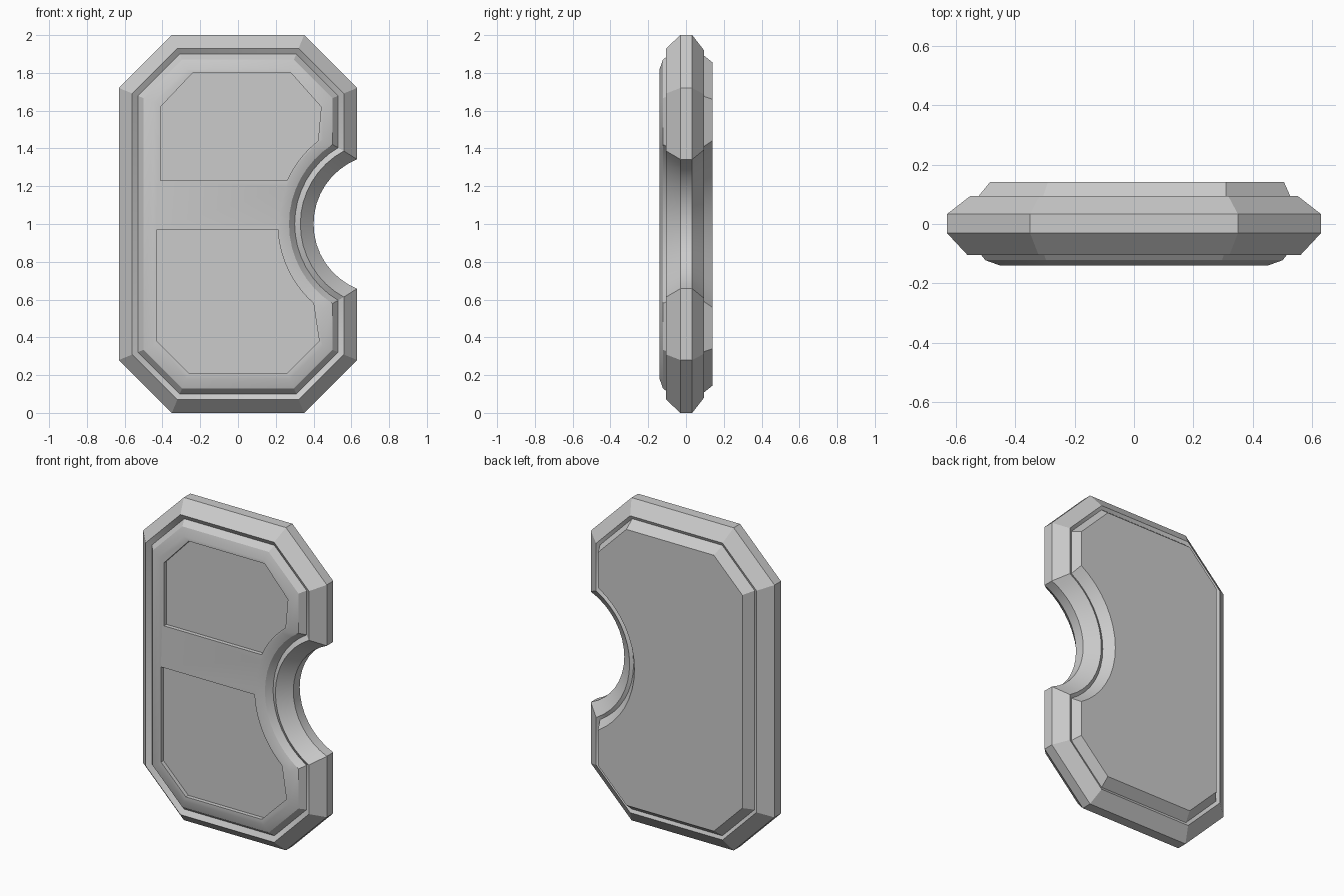
import bpy, bmesh, math

if "Cube" in bpy.data.objects:
    bpy.data.objects.remove(bpy.data.objects["Cube"])

BITE_X, BITE_Z, BITE_R = 0.77, 1.0, 0.37


def bite_arc(radius, a0, a1, n=16):
    """Points on the side notch; angles measured from the -x direction, upward positive."""
    return [(BITE_X - radius * math.cos(a0 + (a1 - a0) * i / n),
             BITE_Z + radius * math.sin(a0 + (a1 - a0) * i / n)) for i in range(n + 1)]


def outline(d, right=0.0):
    """Notched octagon inset by d (right edge pushed out by 'right')."""
    w, k = 0.63 - d, 0.35 - 0.414 * d
    wr, kr = w + right, k + right
    lo, hi = 0.28 + 0.414 * d, 1.72 - 0.414 * d
    r = BITE_R + d
    a = math.acos((BITE_X - wr) / r)
    return ([(-k, d), (kr, d), (wr, lo)] + bite_arc(r, -a, a) +
            [(wr, hi), (kr, 2 - d), (-k, 2 - d), (-w, hi), (-w, lo)])


def loft(name, rings):
    """Skin a list of (y, points) rings and cap both ends."""
    bm = bmesh.new()
    loops = [[bm.verts.new((x, y, z)) for x, z in pts] for y, pts in rings]
    for a, b in zip(loops, loops[1:]):
        for i in range(len(a)):
            j = (i + 1) % len(a)
            bm.faces.new((a[i], a[j], b[j], b[i]))
    bm.faces.new(loops[0])
    bm.faces.new(loops[-1])
    bmesh.ops.recalc_face_normals(bm, faces=bm.faces)
    me = bpy.data.meshes.new(name)
    bm.to_mesh(me)
    bm.free()
    ob = bpy.data.objects.new(name, me)
    bpy.context.collection.objects.link(ob)
    return ob


# Shield body: front bevels and groove, rim band, back step and raised back plate
profile = [(-0.140, 0.18, 0), (-0.122, 0.13, 0), (-0.085, 0.10, 0), (-0.105, 0.07, 0),
           (-0.030, 0.00, 0), (0.033, 0.00, 0), (0.095, 0.08, 0), (0.085, 0.10, 0),
           (0.141, 0.145, 0.02)]
body = loft("shield_body", [(y, outline(d, r)) for y, d, r in profile])

# Recessed front panels
upper = [(-0.41, 1.23)] + bite_arc(0.56, math.asin(0.23 / 0.56), math.asin(0.44 / 0.56), 8) + \
        [(0.44, 1.62), (0.28, 1.80), (-0.24, 1.80), (-0.41, 1.62)]
lower = [(-0.43, 0.97)] + bite_arc(0.56, math.asin(-0.03 / 0.56), math.asin(-0.42 / 0.56), 10) + \
        [(0.43, 0.38), (0.26, 0.21), (-0.26, 0.21), (-0.43, 0.38)]
bpy.context.view_layer.objects.active = body
for name, pts in (("upper_panel_cutter", upper), ("lower_panel_cutter", lower)):
    cutter = loft(name, [(-0.3, pts), (-0.115, pts)])
    cutter.hide_render = True
    mod = body.modifiers.new(name, 'BOOLEAN')
    mod.operation = 'DIFFERENCE'
    mod.solver = 'EXACT'
    mod.object = cutter
    bpy.ops.object.modifier_apply(modifier=mod.name)
    bpy.data.objects.remove(cutter)

# Smooth notch, crisp bevels
bpy.ops.object.select_all(action='DESELECT')
body.select_set(True)
bpy.ops.object.shade_smooth_by_angle(angle=math.radians(25))
